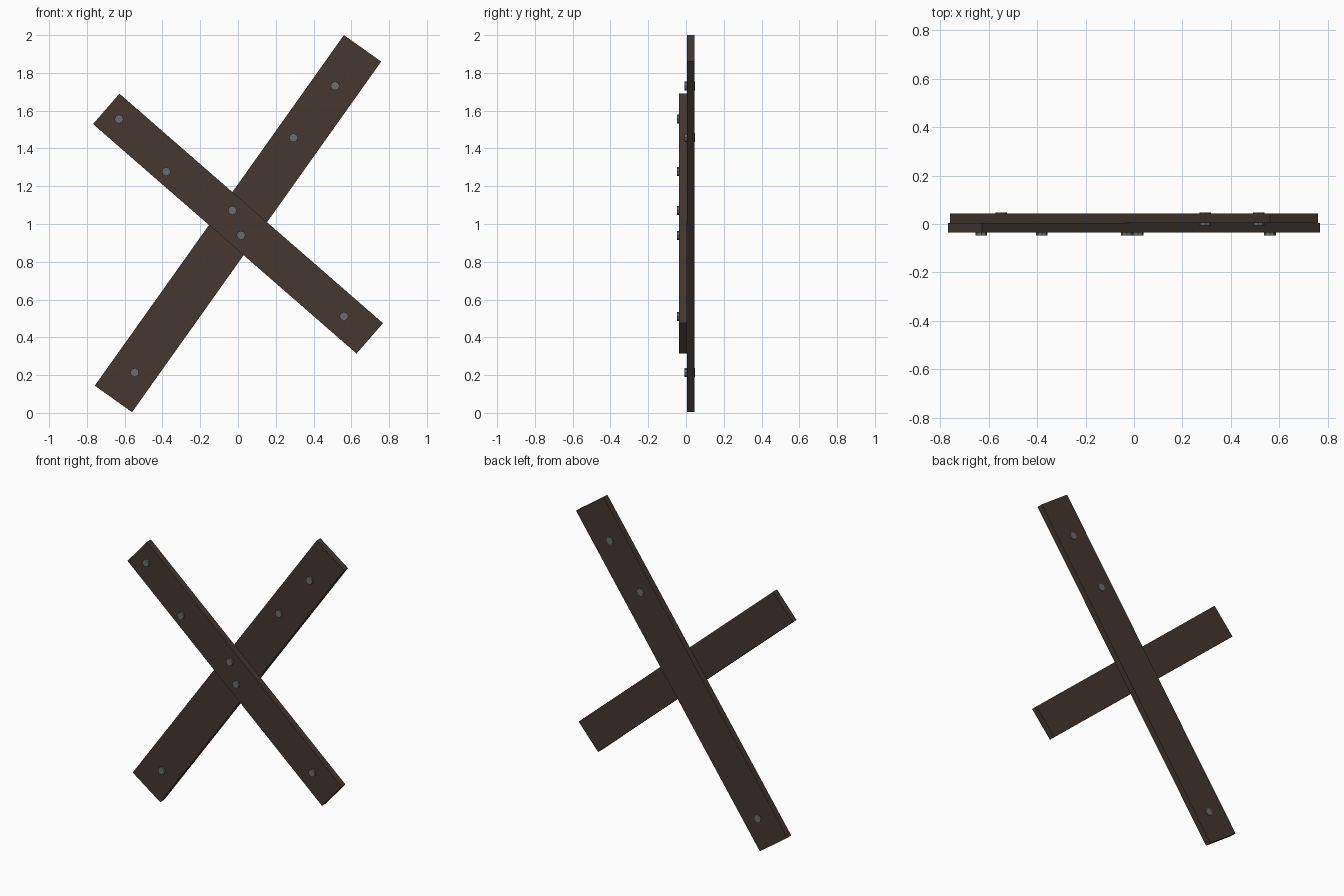
import bpy
import math
from mathutils import Matrix

if "Cube" in bpy.data.objects:
    bpy.data.objects.remove(bpy.data.objects["Cube"])


def material(name, colour):
    m = bpy.data.materials.new(name)
    m.diffuse_color = (*colour, 1)
    m.use_nodes = True
    m.node_tree.nodes["Principled BSDF"].inputs["Base Color"].default_value = m.diffuse_color
    return m


WOOD = material("dark_brown_wood", (0.058, 0.038, 0.030))
IRON = material("grey_iron", (0.145, 0.150, 0.145))


def plank(name, length, width, y0, y1, angle):
    """Flat board centred at x=0, z=1, turned in the front plane."""
    bpy.ops.mesh.primitive_cube_add(size=1)
    ob = bpy.context.object
    ob.name = name
    ob.data.transform(Matrix.Diagonal((length, y1 - y0, width, 1)))
    ob.location = (0, (y0 + y1) / 2, 1.002)
    ob.rotation_euler = (0, -math.radians(angle), 0)
    ob.data.materials.append(WOOD)


def bolt(name, x, z, y0, y1):
    """Low-poly round bolt running along y."""
    bpy.ops.mesh.primitive_cylinder_add(
        vertices=8, radius=0.024, depth=y1 - y0,
        location=(x, (y0 + y1) / 2, z), rotation=(math.pi / 2, 0, 0))
    ob = bpy.context.object
    ob.name = name
    ob.data.materials.append(IRON)


# Crossed boards
plank("long_board", 2.277, 0.242, 0.004, 0.044, 54.6)
plank("short_board", 1.85, 0.213, -0.036, 0.004, -41.05)

# Bolt heads on the front of the short board
for i, (x, z) in enumerate([(-0.63, 1.555), (-0.38, 1.277), (-0.03, 1.072),
                            (0.016, 0.94), (0.561, 0.511)]):
    bolt(f"short_board_bolt_{i + 1}", x, z, -0.048, -0.01)

# Bolts passing right through the long board
for i, (x, z) in enumerate([(0.514, 1.731), (0.294, 1.457), (-0.547, 0.214)]):
    bolt(f"long_board_bolt_{i + 1}", x, z, -0.007, 0.048)
